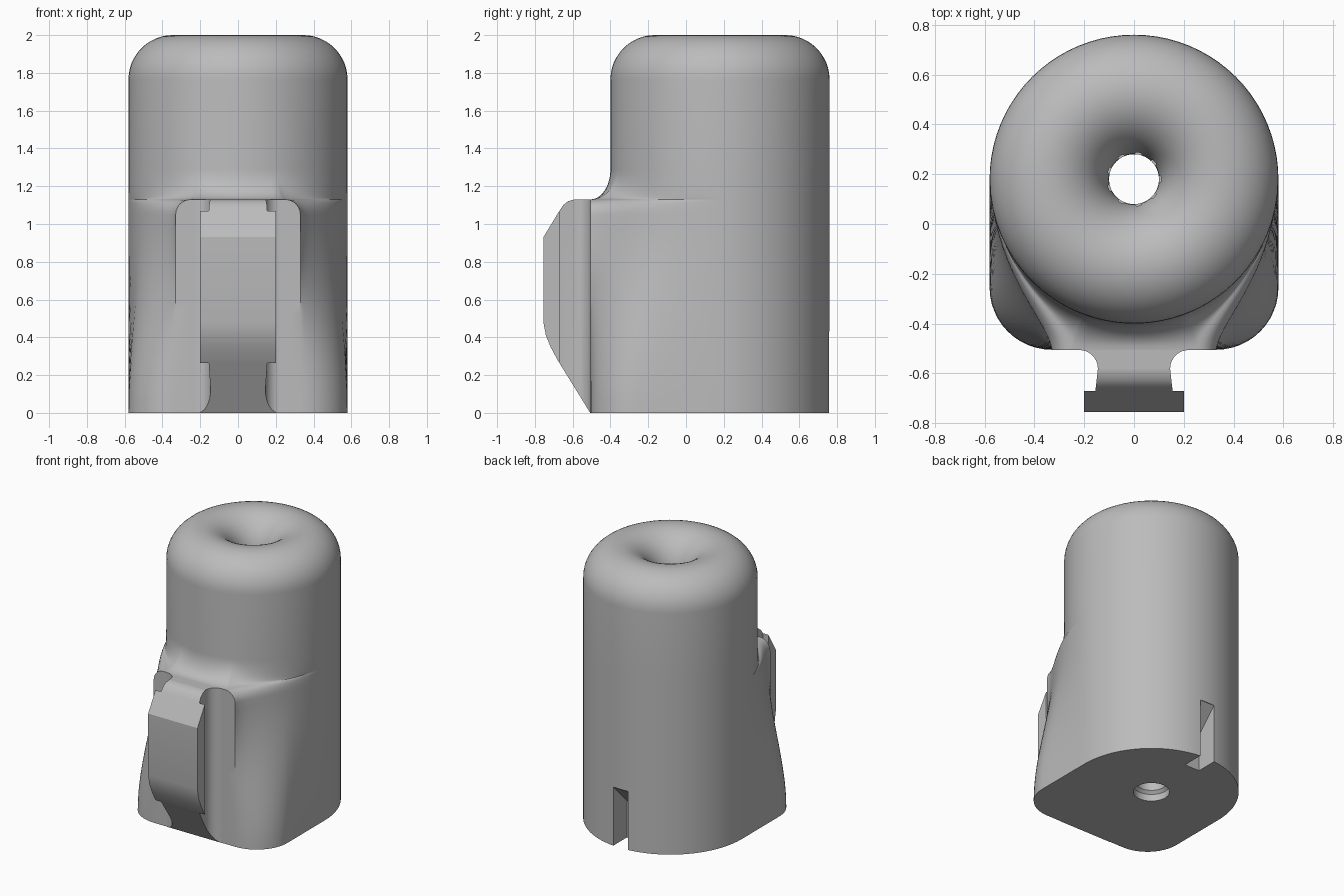
import bpy, bmesh
from math import sin, cos, pi, sqrt, hypot

if "Cube" in bpy.data.objects:
    bpy.data.objects.remove(bpy.data.objects["Cube"])

grey = bpy.data.materials.new("plain grey")
grey.use_nodes = True
grey.diffuse_color = (0.5, 0.5, 0.5, 1)
grey.node_tree.nodes["Principled BSDF"].inputs["Base Color"].default_value = (0.5, 0.5, 0.5, 1)

CY, R = 0.18, 0.58          # barrel centre and radius
FRONT, EDGE = -0.505, 0.33  # front plate depth and half width
PLATE_TOP, ROUND, NECK = 1.13, 0.08, 1.29


def finish(bm, name):
    bmesh.ops.recalc_face_normals(bm, faces=bm.faces)
    mesh = bpy.data.meshes.new(name)
    bm.to_mesh(mesh)
    bm.free()
    obj = bpy.data.objects.new(name, mesh)
    bpy.context.collection.objects.link(obj)
    mesh.materials.append(grey)
    return obj


def prism(name, outline, place, low, high):
    """Extrude a 2D outline; place(a, b, depth) gives the 3D point."""
    bm = bmesh.new()
    ends = [[bm.verts.new(place(a, b, d)) for a, b in outline] for d in (low, high)]
    for end in ends:
        bm.faces.new(end)
    for i in range(len(outline)):
        j = i - 1
        bm.faces.new((ends[0][j], ends[0][i], ends[1][i], ends[1][j]))
    return finish(bm, name)


def combine(obj, cutter, operation):
    mod = obj.modifiers.new("shape", "BOOLEAN")
    mod.object, mod.operation, mod.solver = cutter, operation, "EXACT"
    activate(obj)
    bpy.ops.object.modifier_apply(modifier=mod.name)
    bpy.data.objects.remove(cutter)


def activate(obj):
    bpy.ops.object.select_all(action="DESELECT")
    obj.select_set(True)
    bpy.context.view_layer.objects.active = obj


def lerp(p, q, t):
    return tuple(a + (b - a) * t for a, b in zip(p, q))


def bezier(pts, t):
    while len(pts) > 1:
        pts = [lerp(p, q, t) for p, q in zip(pts, pts[1:])]
    return pts[0]


# Housing outline at a height: rounded square below, barrel with narrow neck above
def section(z):
    over = max(0, z - (PLATE_TOP - ROUND))
    edge = EDGE - ROUND + sqrt(max(0, ROUND ** 2 - over ** 2))
    w = min(1, z / 1.1)
    w = w * w * (3 - 2 * w)
    half = [(edge * i / 6, FRONT) for i in range(7)]
    corner = 0.25
    n_arc, n_flat = 12, 6
    low = [(R - corner + corner * sin(a), FRONT + corner - corner * cos(a))
           for a in (pi / 2 * i / n_arc for i in range(n_arc + 1))]
    low += [lerp((R, FRONT + corner), (R, CY), i / n_flat) for i in range(1, n_flat + 1)]
    ctrl = [(edge, FRONT), (edge + 0.02, -0.38), (0.56, -0.2), (R, CY)]
    n = len(low) - 1
    side = [lerp(p, bezier(ctrl, i / n), w) for i, p in enumerate(low)]
    half += side[1:] if w > 0 else low[1:]
    half += [(R * cos(a), CY + R * sin(a)) for a in (pi / 2 * i / 20 for i in range(1, 21))]
    return half + [(-x, y) for x, y in half[-2:0:-1]]


def on_circle(pts, r):
    out = []
    for x, y in pts:
        d = hypot(x, y - CY)
        out.append((x / d * r, CY + (y - CY) / d * r))
    return out


loops = []
shoulder = PLATE_TOP - ROUND
for i in range(19):
    z = shoulder * i / 18
    loops.append((section(z), z))
for i in range(1, 7):
    z = shoulder + ROUND * sin(pi / 2 * i / 6)
    loops.append((section(z), z))
# Concave fillet from the plate up to the barrel
base = section(PLATE_TOP)
ring = on_circle(base, R)
for i in range(1, 11):
    a = pi / 2 * i / 10
    f = 1 - sin(a)
    z = NECK - (NECK - PLATE_TOP) * cos(a)
    loops.append(([lerp(q, p, f) for p, q in zip(base, ring)], z))
# Rounded crown, funnel, bore and counterbore as (radius, height)
crown, bore = 0.235, 0.1
profile = [(R - crown + crown * cos(a), 2 - crown + crown * sin(a))
           for a in (pi / 2 * i / 12 for i in range(13))]
lip = R - crown
profile += [(lip - (lip - bore) * sin(a), 2 - 0.27 * (1 - cos(a)))
            for a in (pi / 2 * i / 12 for i in range(1, 13))]
profile += [(bore, 0.07), (0.12, 0.05), (0.12, 0)]
loops += [(on_circle(base, r), z) for r, z in profile]

bm = bmesh.new()
rows = [[bm.verts.new((x, y, z)) for x, y in pts] for pts, z in loops]
for k in range(len(rows)):
    lower, upper = rows[k - 1], rows[k]
    for i in range(len(upper)):
        bm.faces.new((lower[i - 1], lower[i], upper[i], upper[i - 1]))
housing = finish(bm, "housing")

# Rear slot with a sloping roof
slot = prism("slot_cutter",
             [(0.9, -0.1), (0.6, -0.1), (0.6, 0.27), (0.755, 0.43), (0.9, 0.43)],
             lambda y, z, x: (x, y, z), -0.06, 0.06)
combine(housing, slot, "DIFFERENCE")

# Small flutes around the throat of the funnel
bm = bmesh.new()
for i in range(9):
    a = 2 * pi * i / 9
    made = bmesh.ops.create_cone(bm, cap_ends=True, segments=10, radius1=0.014,
                                 radius2=0.014, depth=0.3)
    bmesh.ops.translate(bm, verts=made["verts"],
                        vec=(0.099 * cos(a), CY + 0.099 * sin(a), 1.65))
combine(housing, finish(bm, "flute_cutter"), "DIFFERENCE")

# Front clip rail: T-shaped plan trimmed by its side profile
plan = [(0.22, -0.45), (0.22, -0.506)]
plan += [(0.22 - 0.075 * sin(a), -0.581 + 0.075 * cos(a))
         for a in (pi / 2 * i / 8 for i in range(1, 9))]
plan += [(0.155, -0.67), (0.2, -0.67), (0.2, -0.757)]
plan += [(-x, y) for x, y in reversed(plan)]
rail = prism("clip_rail", plan, lambda x, y, z: (x, y, z), -0.1, 1.3)
trim = [(-0.4, 0), (-0.507, 0), (-0.68, 0.28), (-0.715, 0.345), (-0.742, 0.41),
        (-0.755, 0.48), (-0.755, 0.93), (-0.67, 1.07), (-0.65, 1.1), (-0.625, 1.12),
        (-0.59, 1.13), (-0.4, 1.13)]
combine(rail, prism("rail_trim", trim, lambda y, z, x: (x, y, z), -0.5, 0.5), "INTERSECT")

for obj in (housing, rail):
    activate(obj)
    bpy.ops.object.shade_smooth_by_angle(angle=pi / 6)
